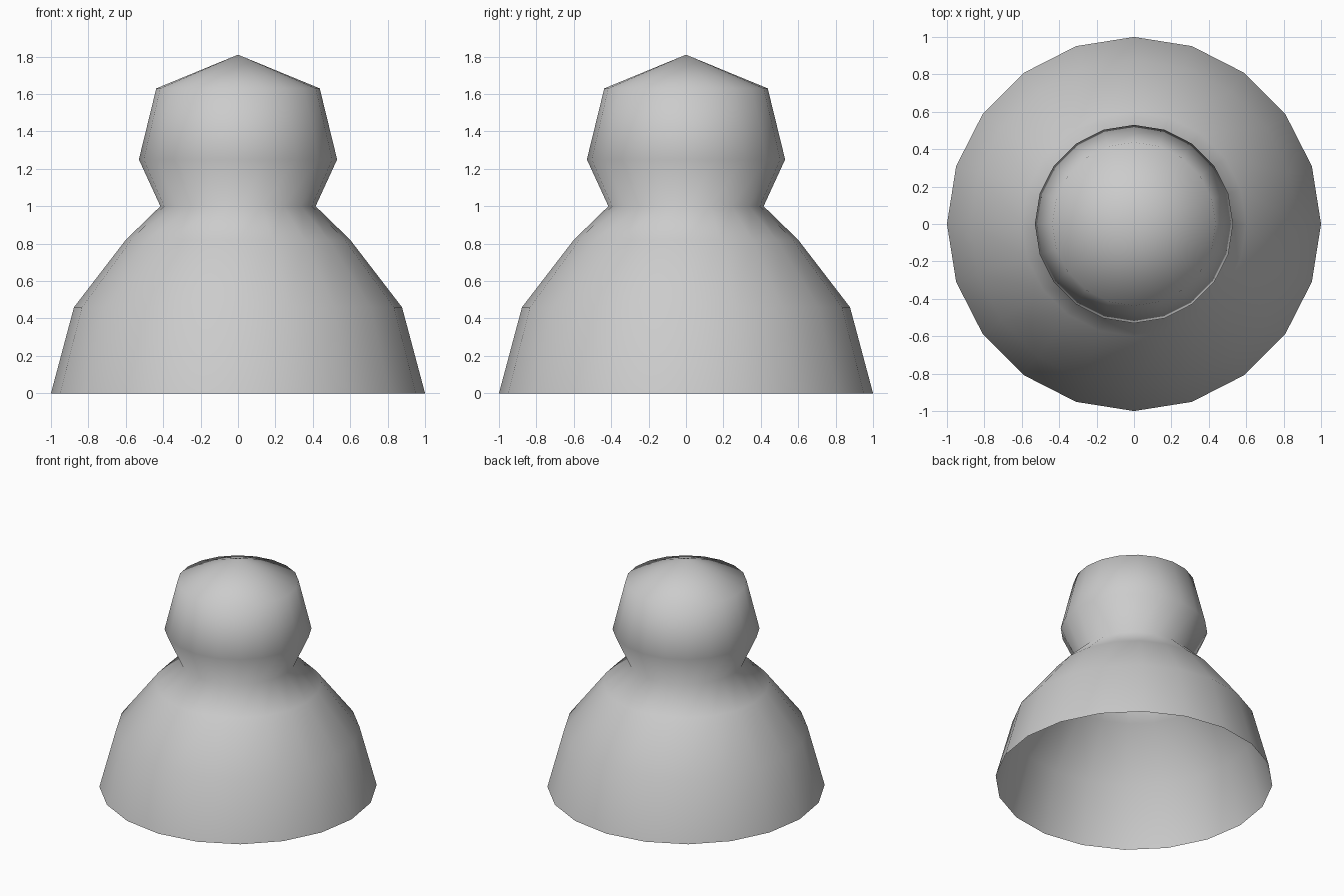
import bpy, bmesh
from math import cos, sin, tau

cube = bpy.data.objects.get("Cube")
if cube:
    bpy.data.objects.remove(cube, do_unlink=True)

SIDES = 20
# Radius and height of each ring, from the open base up to the rim of the cap
PROFILE = [(1, 0), (0.877, 0.46), (0.6, 0.82), (0.415, 1.0), (0.53, 1.25), (0.437, 1.63)]
APEX = 1.81

grey = bpy.data.materials.new("plain_grey")
grey.use_nodes = True
colour = (0.6, 0.6, 0.6, 1)
grey.diffuse_color = colour
grey.node_tree.nodes["Principled BSDF"].inputs["Base Color"].default_value = colour

# Turned shell: flared body, narrow neck, head
bm = bmesh.new()
rings = [[bm.verts.new((r * cos(tau * i / SIDES), r * sin(tau * i / SIDES), z))
          for i in range(SIDES)] for r, z in PROFILE]
for low, high in zip(rings, rings[1:]):
    for i in range(SIDES):
        j = (i + 1) % SIDES
        bm.faces.new((low[i], low[j], high[j], high[i]))

# Shallow pointed cap
tip = bm.verts.new((0, 0, APEX))
for i in range(SIDES):
    bm.faces.new((rings[-1][i], rings[-1][(i + 1) % SIDES], tip))

for face in bm.faces:
    face.smooth = True
mesh = bpy.data.meshes.new("turned_pawn")
bm.to_mesh(mesh)
bm.free()
mesh.materials.append(grey)
bpy.context.collection.objects.link(bpy.data.objects.new("turned_pawn", mesh))
